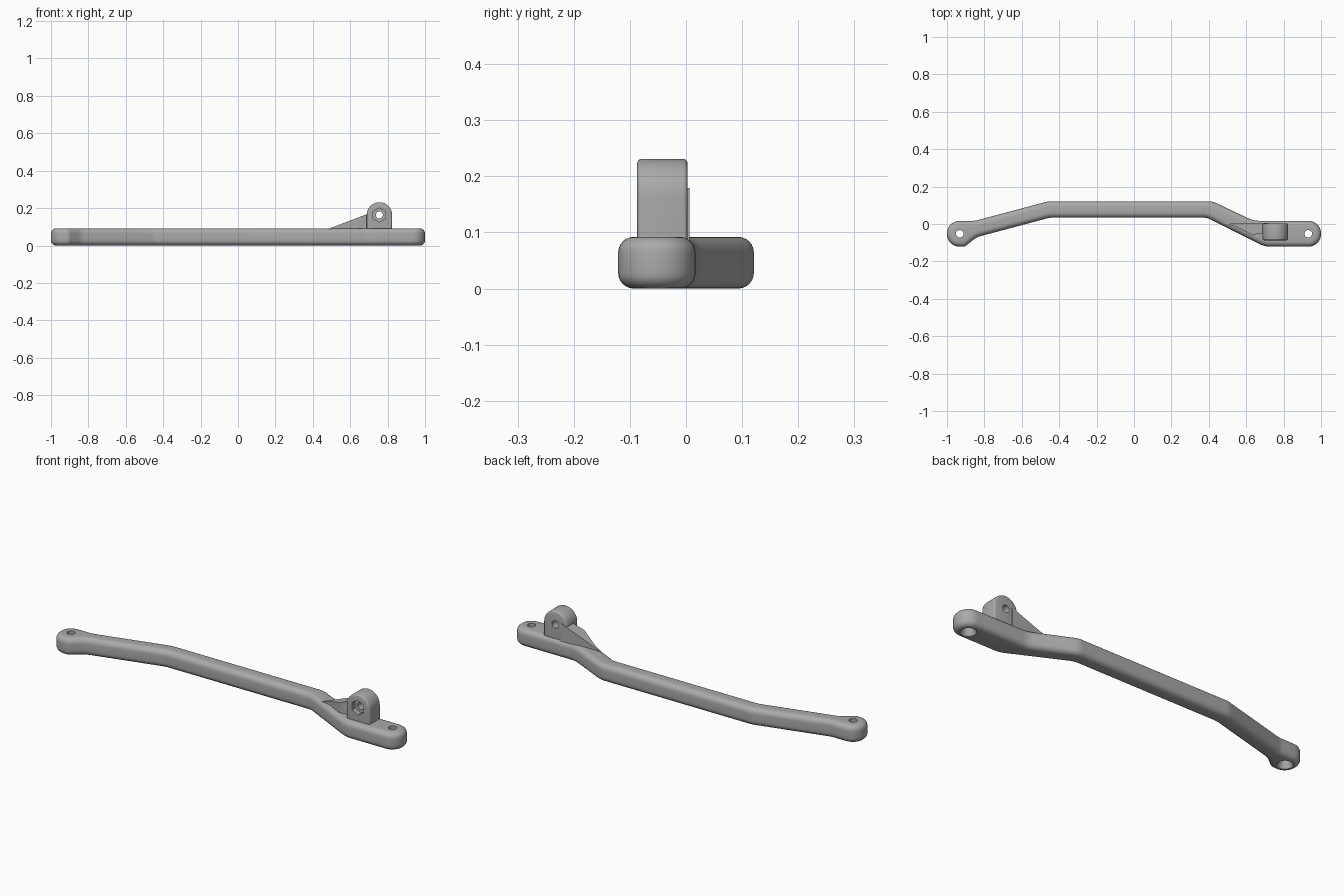
import bpy, bmesh
from math import radians, tan, cos, sin, pi
from mathutils import Vector, Matrix

if "Cube" in bpy.data.objects:
    bpy.data.objects.remove(bpy.data.objects["Cube"])

grey = bpy.data.materials.new("matte grey")
grey.use_nodes = True
colour = (0.40, 0.40, 0.40, 1)
grey.diffuse_color = colour
grey.node_tree.nodes["Principled BSDF"].inputs["Base Color"].default_value = colour


def rounded(corners, steps=8):
    """Polygon outline with each (x, y, radius) corner turned into an arc."""
    out = []
    for i, (x, y, r) in enumerate(corners):
        p = Vector((x, y))
        a = (Vector(corners[i - 1][:2]) - p).normalized()
        b = (Vector(corners[(i + 1) % len(corners)][:2]) - p).normalized()
        if r == 0:
            out.append(p)
            continue
        half = a.angle(b) / 2
        centre = p + (a + b).normalized() * (r / sin(half))
        start = p + a * (r / tan(half)) - centre
        sweep = start.angle_signed(p + b * (r / tan(half)) - centre)
        for k in range(steps + 1):
            t = -sweep * k / steps
            out.append(centre + Matrix.Rotation(t, 2) @ start)
    return out


def make(name, bm):
    bmesh.ops.recalc_face_normals(bm, faces=bm.faces)
    mesh = bpy.data.meshes.new(name)
    bm.to_mesh(mesh)
    bm.free()
    mesh.materials.append(grey)
    obj = bpy.data.objects.new(name, mesh)
    bpy.context.collection.objects.link(obj)
    return obj


def prism(name, outline, low, high, bevel, segments):
    """Extrude an outline along z and round its two rims."""
    bm = bmesh.new()
    face = bm.faces.new([bm.verts.new((p.x, p.y, low)) for p in outline])
    ext = bmesh.ops.extrude_face_region(bm, geom=[face])["geom"]
    bmesh.ops.translate(bm, verts=[v for v in ext if isinstance(v, bmesh.types.BMVert)],
                        vec=(0, 0, high - low))
    rims = [e for e in bm.edges if abs(e.verts[0].co.z - e.verts[1].co.z) < 1e-5]
    bmesh.ops.bevel(bm, geom=rims, offset=bevel, segments=segments, profile=0.5,
                    affect='EDGES', clamp_overlap=False)
    return make(name, bm)


def cutter(location, r1, r2, depth, sides, along_y=False):
    bm = bmesh.new()
    bmesh.ops.create_cone(bm, cap_ends=True, segments=sides, radius1=r1, radius2=r2, depth=depth)
    turn = Matrix.Rotation(radians(90), 4, 'X') if along_y else Matrix()
    bm.transform(Matrix.Translation(location) @ turn)
    obj = make("hole_cutter", bm)
    obj.hide_render = True
    return obj


def cut(obj, cutters):
    bpy.context.view_layer.objects.active = obj
    for c in cutters:
        mod = obj.modifiers.new("hole", 'BOOLEAN')
        mod.operation, mod.solver, mod.object = 'DIFFERENCE', 'EXACT', c
        bpy.ops.object.modifier_apply(modifier=mod.name)
        bpy.data.objects.remove(c)


# Cranked bar with round mounting ends
bar = prism("handle_bar", rounded([
    (-1.0, 0.017, 0.067), (-0.85, 0.017, 0.10), (-0.46, 0.121, 0.15),
    (0.42, 0.121, 0.10), (0.64, 0.017, 0.14), (1.0, 0.017, 0.067),
    (1.0, -0.121, 0.067), (0.70, -0.121, 0.12), (0.39, 0.034, 0.08),
    (-0.45, 0.034, 0.12), (-0.84, -0.07, 0.08), (-0.905, -0.121, 0.03),
    (-1.0, -0.121, 0.066)]), 0, 0.092, 0.028, 6)

# Countersunk screw holes at both ends
for x in (-0.932, 0.932):
    cut(bar, [cutter((x, -0.052, 0.05), 0.02, 0.02, 0.2, 32),
              cutter((x, -0.052, 0.014), 0.042, 0.02, 0.044, 32)])

# Upright lug, drawn in profile and turned to face the front
lug = prism("pivot_lug", rounded([
    (0.688, 0.05, 0), (0.824, 0.05, 0), (0.824, 0.231, 0.0675),
    (0.688, 0.231, 0.0675)], 12), -0.003, 0.087, 0.008, 3)
lug.data.transform(Matrix.Rotation(radians(90), 4, 'X'))

# Pivot hole with a hexagonal nut pocket in front
cut(lug, [cutter((0.756, -0.04, 0.163), 0.019, 0.019, 0.3, 32, True),
          cutter((0.756, -0.087, 0.163), 0.038, 0.038, 0.05, 6, True)])

# Sloping web between bar and lug
bm = bmesh.new()
plan = rounded([(0.47, 0.006, 0), (0.72, 0.006, 0), (0.72, -0.062, 0),
                (0.685, -0.05, 0.03), (0.63, -0.058, 0.04), (0.54, -0.012, 0.10)])
rings = [[bm.verts.new((p.x, p.y, 0.05 if low else 0.088 + (p.x - 0.48) * 0.38))
          for p in plan] for low in (True, False)]
bm.faces.new(rings[0])
bm.faces.new(rings[1])
for i in range(len(plan)):
    bm.faces.new((rings[0][i - 1], rings[0][i], rings[1][i], rings[1][i - 1]))
web = make("support_web", bm)

for obj in (bar, lug, web):
    bpy.ops.object.select_all(action='DESELECT')
    obj.select_set(True)
    bpy.context.view_layer.objects.active = obj
    bpy.ops.object.shade_smooth_by_angle(angle=radians(35))
